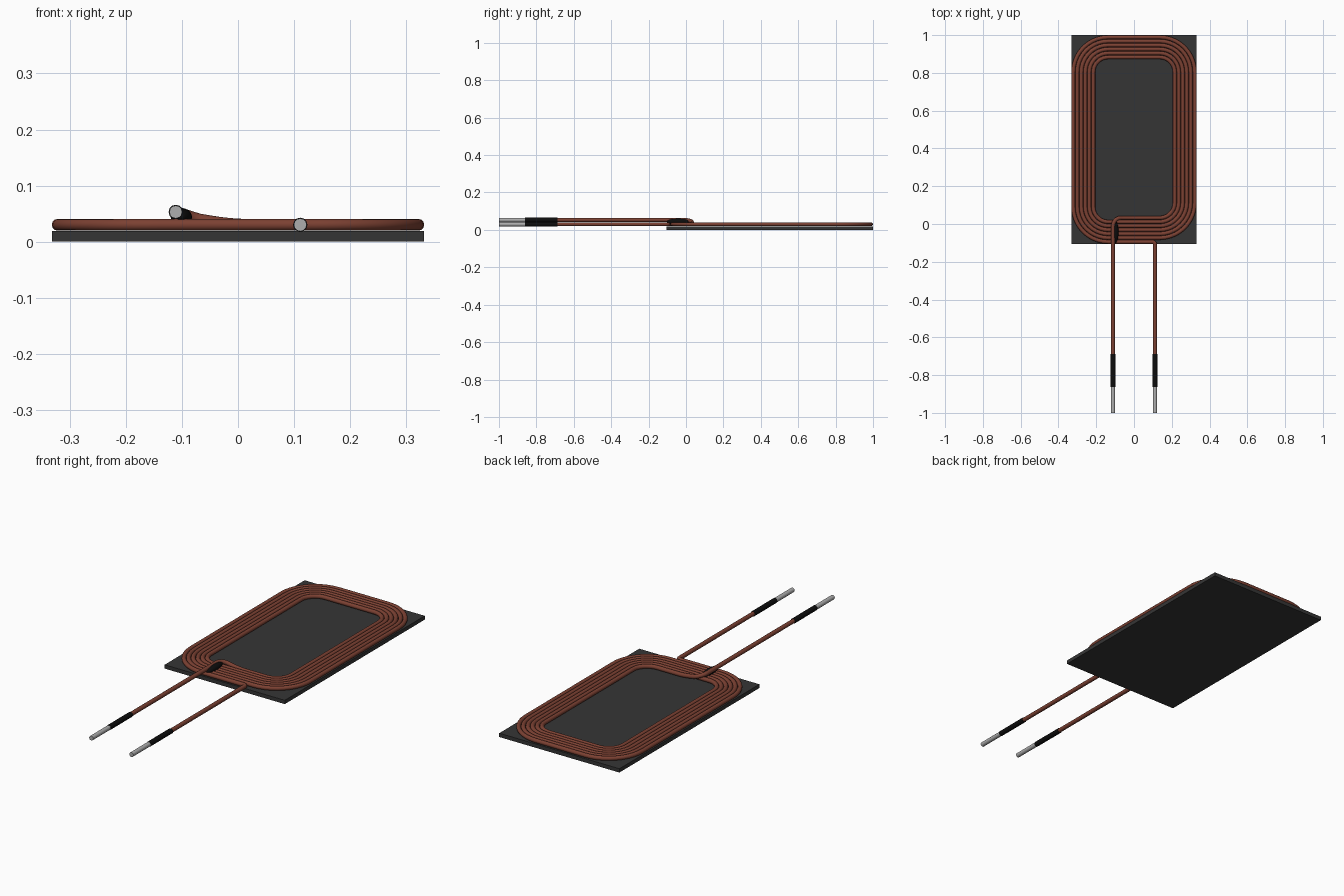
import bpy
from math import sin, cos, pi, radians

cube = bpy.data.objects.get("Cube")
if cube:
    bpy.data.objects.remove(cube, do_unlink=True)


def material(name, rgb):
    m = bpy.data.materials.new(name)
    m.use_nodes = True
    m.diffuse_color = (*rgb, 1)
    m.node_tree.nodes["Principled BSDF"].inputs["Base Color"].default_value = (*rgb, 1)
    return m


copper = material("enamelled copper", (0.2, 0.052, 0.032))
ferrite = material("dark grey ferrite", (0.036, 0.036, 0.036))
black = material("black", (0.004, 0.004, 0.004))
silver = material("tinned silver", (0.42, 0.42, 0.42))

PITCH = 0.0212          # spacing between turns
WIRE = 0.0105           # wire radius
TURNS = 6
COIL_Z = 0.030
LEAD_X = 0.111
LEAD_Z = 0.053


def finish(obj, name, mat):
    obj.name = name
    obj.data.materials.append(mat)
    return obj


def arc(cx, cy, r, start, end, z=COIL_Z, steps=10):
    """Points along a horizontal arc, angles in degrees."""
    angles = [radians(start + (end - start) * i / steps) for i in range(steps + 1)]
    return [(cx + r * cos(a), cy + r * sin(a), z) for a in angles]


def tube(name, points, radius, mat):
    curve = bpy.data.curves.new(name, 'CURVE')
    curve.dimensions = '3D'
    curve.bevel_depth = radius
    curve.bevel_resolution = 4
    curve.use_fill_caps = True
    spline = curve.splines.new('POLY')
    spline.points.add(len(points) - 1)
    for p, co in zip(spline.points, points):
        p.co = (*co, 1)
    obj = bpy.data.objects.new(name, curve)
    bpy.context.collection.objects.link(obj)
    bpy.ops.object.select_all(action='DESELECT')
    obj.select_set(True)
    bpy.context.view_layer.objects.active = obj
    bpy.ops.object.convert(target='MESH')
    obj = bpy.context.object
    bpy.ops.object.shade_smooth_by_angle(angle=radians(50))
    return finish(obj, name, mat)


# Ferrite backing plate
bpy.ops.mesh.primitive_cube_add(size=1, location=(0, 0.4475, 0.0095))
plate = bpy.context.object
plate.scale = (0.664, 1.105, 0.019)
bpy.ops.object.transform_apply(location=False)
finish(plate, "ferrite_plate", ferrite)

# Coil path: outer lead, bend, then clockwise turns stepping inward
bottom = -0.0945
bend = 0.014
path = [(LEAD_X, -0.87, COIL_Z)]
path += arc(LEAD_X - bend, bottom - bend, bend, 0, 90, steps=6)
for k in range(TURNS):
    w = 0.3215 - PITCH * k
    r = 0.185 - PITCH * k
    low = bottom + PITCH * k
    top = 0.989 - PITCH * k
    path += arc(-w + r, low + r, r, 270, 180)
    path += arc(-w + r, top - r, r, 180, 90)
    path += arc(w - r, top - r, r, 90, 0)
    path += arc(w - r, low + PITCH + r, r, 0, -90)

# Inner end rises smoothly, bends over the turns and leaves as a lead
inner = bottom + PITCH * TURNS
turn = 0.042
rise = []
for i in range(9):
    rise.append((0.02 - (LEAD_X - turn + 0.02) * i / 8, inner))
rise += [p[:2] for p in arc(-LEAD_X + turn, inner - turn, turn, 90, 180)][1:]
for i, (x, y) in enumerate(rise):
    t = i / (len(rise) - 1)
    path.append((x, y, COIL_Z + (LEAD_Z - COIL_Z) * (1 - cos(pi * t)) / 2))
path.append((-LEAD_X, -0.87, LEAD_Z))
tube("coil_winding", path, WIRE, copper)

# Insulating sleeve and tinned tip on each lead
for side, x, z in (("left", LEAD_X, COIL_Z), ("right", -LEAD_X, LEAD_Z)):
    tube(side + "_sleeve", [(x, -0.862, z), (x, -0.688, z)], 0.0128, black)
    tube(side + "_tip", [(x, -1.0, z), (x, -0.855, z)], 0.0115, silver)

# Glue drop holding the crossing lead
bpy.ops.mesh.primitive_uv_sphere_add(segments=24, ring_count=12, radius=1,
                                     location=(-0.101, -0.042, 0.044))
glue = bpy.context.object
glue.scale = (0.019, 0.06, 0.016)
bpy.ops.object.transform_apply(location=False)
bpy.ops.object.shade_smooth()
finish(glue, "glue_drop", black)
